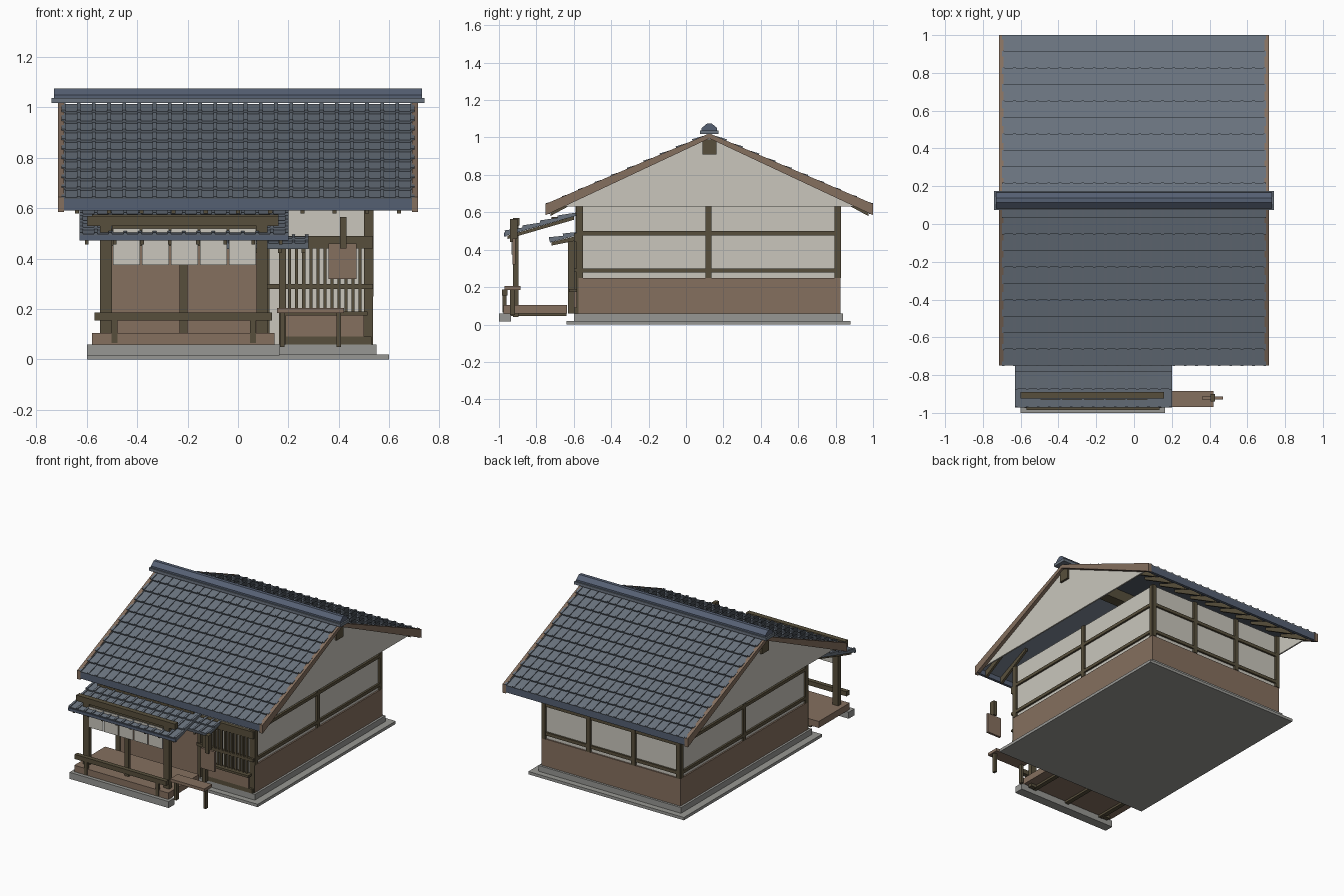
import bpy, bmesh
from mathutils import Vector

old = bpy.data.objects.get("Cube")
if old:
    bpy.data.objects.remove(old, do_unlink=True)


def material(name, r, g, b):
    m = bpy.data.materials.new(name)
    col = tuple((c / 255) ** 2.2 for c in (r, g, b)) + (1,)
    m.diffuse_color = col
    m.use_nodes = True
    bsdf = next(n for n in m.node_tree.nodes if n.type == 'BSDF_PRINCIPLED')
    bsdf.inputs["Base Color"].default_value = col
    return m


plaster = material("plaster", 200, 197, 187)
board = material("brown_board", 132, 111, 95)
timber = material("dark_timber", 88, 80, 62)
slate = material("roof_slate", 106, 115, 126)
eave_slate = material("eave_slate", 86, 96, 114)
stone = material("stone", 150, 150, 146)


def add_prism(bm, profile, x0, x1):
    """Extrude a (y, z) profile from x0 to x1."""
    ends = [[bm.verts.new((x, y, z)) for y, z in profile] for x in (x0, x1)]
    bm.faces.new(ends[0])
    bm.faces.new(ends[1][::-1])
    n = len(profile)
    for i in range(n):
        j = (i + 1) % n
        bm.faces.new((ends[0][i], ends[1][i], ends[1][j], ends[0][j]))


def finish(name, bm, mat):
    bmesh.ops.recalc_face_normals(bm, faces=bm.faces)
    mesh = bpy.data.meshes.new(name)
    bm.to_mesh(mesh)
    bm.free()
    mesh.materials.append(mat)
    ob = bpy.data.objects.new(name, mesh)
    bpy.context.scene.collection.objects.link(ob)
    return ob


def prisms(name, mat, items):
    bm = bmesh.new()
    for profile, x0, x1 in items:
        add_prism(bm, profile, x0, x1)
    return finish(name, bm, mat)


def boxes(name, mat, *items):
    """Each item is (x0, x1, y0, y1, z0, z1)."""
    return prisms(name, mat, [([(c, e), (d, e), (d, f), (c, f)], a, b)
                              for a, b, c, d, e, f in items])


def spread(a, b, n):
    return [a + (b - a) * i / (n - 1) for i in range(n)]


def tiled_slope(name, x0, x1, top, eave, rows, cols):
    """Overlapping tile courses with a raised rib on every tile."""
    top, eave = Vector(top), Vector(eave)
    run = (eave - top).normalized()
    up = Vector((-run.y, run.x))
    if up.y < 0:
        up = -up
    step = (eave - top).length / rows

    def at(s, h):
        return tuple(top + run * s + up * h)

    items = []
    rib = (x1 - x0) / cols * .12
    for r in range(rows):
        s, e = r * step, (r + 1) * step
        items.append(([at(s, -.012), at(s, 0), at(e, .011), at(e, -.012)], x0, x1))
        for x in spread(x0 + rib, x1 - rib, cols + 1):
            items.append(([at(s, 0), at(s, .005), at(e, .017), at(e, 0)], x - rib, x + rib))
    prisms(name, slate, items)


WX, FRONT, BACK, TOP, RIDGE = .525, -.575, .815, .63, .125

# Stone base
boxes("base_slab", stone, (-.6, .6, -.64, .88, 0, .02))
boxes("base_plinth", stone, (-.55, .55, -.6, .84, .02, .06))
boxes("porch_stone", stone, (-.6, .165, -1, -.935, .015, .06))

# Wall body and lower boarding
boxes("plaster_walls", plaster, (-WX, WX, FRONT, BACK, .06, TOP))
boxes("wainscot", board,
      (WX, .535, FRONT, BACK, .06, .25), (-.535, -WX, FRONT, BACK, .06, .25),
      (-.535, .535, BACK, .825, .06, .25))

# Timber framing, mirrored on both sides, then on the back and front
frame = []
for sx in (-1, 1):
    x0, x1 = sorted((sx * .52, sx * .538))
    frame += [(x0, x1, y - .015, y + .015, .25, TOP) for y in (-.565, .12, .81)]
    frame += [(x0, x1, FRONT, BACK, z, z + .022) for z in (.277, .477)]
    a, b = sorted((sx * .5, sx * .535))
    frame.append((a, b, -.585, -.56, .06, TOP))
boxes("side_frame", timber, *frame)
boxes("back_frame", timber,
      *[(x - .015, x + .015, .81, .83, .25, TOP) for x in spread(-.52, .52, 4)],
      *[(-WX, WX, .81, .828, z, z + .022) for z in (.277, .477)])
boxes("entrance_panels", board, (-.5, .1, -.582, FRONT, .06, .45))
boxes("front_frame", timber,
      (.1, .125, -.59, FRONT, .06, TOP), (.1, .535, -.6, FRONT, .28, .3),
      (.1, .535, -.6, FRONT, .44, .49), (-.5, .1, -.59, FRONT, .45, .48))

# Lattice window bay
boxes("lattice_bars", timber,
      *[(x - .006, x + .006, -.6, -.585, .18, .45) for x in spread(.205, .485, 11)])
boxes("lattice_frame", timber,
      (.163, .19, -.63, -.58, .06, .45), (.19, .515, -.625, -.58, .175, .19),
      (.19, .53, -.6, -.58, .06, .09))
boxes("lattice_apron", board, (.19, .5, -.6, -.58, .09, .175))

# Main roof: two tiled slopes, eaves, rafters and tapered verge boards
for side, label in ((-1, "front"), (1, "back")):
    def out(d):
        return RIDGE + side * d
    tiled_slope(label + "_roof_tiles", -.7, .7, (RIDGE, 1.013), (out(.87), .632), 10, 23)
    y0, y1 = sorted((out(.853), out(.872)))
    boxes(label + "_eave", eave_slate, (-.712, .712, y0, y1, .592, .638))
    verge = [(out(0), .995), (out(0), 1.022), (out(.875), .645), (out(.875), .585)]
    prisms(label + "_verge_boards", board, [(verge, .69, .715), (verge, -.715, -.69)])
    rafter = [(out(.6), .715), (out(.6), .735), (out(.85), .625), (out(.85), .58)]
    prisms(label + "_rafters", timber,
           [(rafter, x - .008, x + .008) for x in spread(-.64, .64, 11)])

# Gable ends with the ridge beam
gable = [(RIDGE - .83, TOP), (RIDGE + .83, TOP), (RIDGE, 1.0)]
prisms("gable_plaster", plaster, [(gable, .675, .685), (gable, -.685, -.675)])
boxes("ridge_beam", timber, (-.7, .7, RIDGE - .037, RIDGE + .037, .91, .99))

# Ridge cap
boxes("ridge_course", slate, (-.74, .74, RIDGE - .05, RIDGE + .05, 1.018, 1.038))
cap = [(RIDGE - .042, 1.038), (RIDGE + .042, 1.038), (RIDGE + .042, 1.05),
       (RIDGE + .012, 1.075), (RIDGE - .012, 1.075), (RIDGE - .042, 1.05)]
prisms("ridge_cap", eave_slate, [(cap, -.73, .73)])

# Porch deck and supports
boxes("porch_deck", board, (-.58, .145, -.975, -.635, .06, .105))
boxes("porch_joists", timber,
      *[(x - .015, x + .015, -.97, -.64, .045, .06) for x in (-.5, -.215, .06)])
boxes("porch_posts", timber,
      *[(x - .022, x + .022, -.925, -.895, .04, .565) for x in (-.525, .095)],
      (-.232, -.2, -.92, -.9, .1, .5))
boxes("porch_beams", timber,
      (-.6, .16, -.925, -.89, .53, .57), (-.5, .08, -.915, -.9, .51, .53))
boxes("porch_rail", timber, (-.57, .135, -.985, -.955, .155, .187),
      *[(x - .012, x + .012, -.98, -.96, .065, .155) for x in (-.49, .06)])

# Porch roof and small window awning
tiled_slope("porch_roof_tiles", -.63, .2, (-.59, .593), (-.965, .487), 4, 14)
boxes("porch_eave", eave_slate, (-.63, .2, -.972, -.96, .472, .492))
porch_rafter = [(-.6, .56), (-.6, .578), (-.955, .475), (-.955, .457)]
prisms("porch_rafters", timber,
       [(porch_rafter, x - .007, x + .007) for x in spread(-.6, .17, 8)])
boxes("porch_wall_beam", timber, (-.58, .16, -.72, -.6, .56, .576))
tiled_slope("awning_tiles", -.05, .28, (-.58, .49), (-.73, .45), 2, 6)
awning_rafter = [(-.58, .45), (-.58, .475), (-.72, .44), (-.72, .422)]
prisms("awning_rafters", timber,
       [(awning_rafter, x - .007, x + .007) for x in spread(-.02, .26, 4)])

# Curtain strips between the porch posts
edges = spread(-.5, .075, 6)
boxes("curtain", plaster, *[(a + .004, b - .004, -.932, -.926, .375, .52)
                            for a, b in zip(edges, edges[1:])])

# Bench beside the porch
boxes("bench_seat", board, (.155, .42, -.97, -.885, .185, .205))
boxes("bench_legs", timber,
      *[(x - .009, x + .009, -.94, -.915, .05, .185) for x in (.175, .4)])

# Hanging sign board
boxes("sign_board", board, (.36, .47, -.928, -.912, .32, .46))
boxes("sign_post", timber, (.404, .43, -.94, -.928, .44, .565),
      (.404, .43, -.928, -.9, .46, .565))
